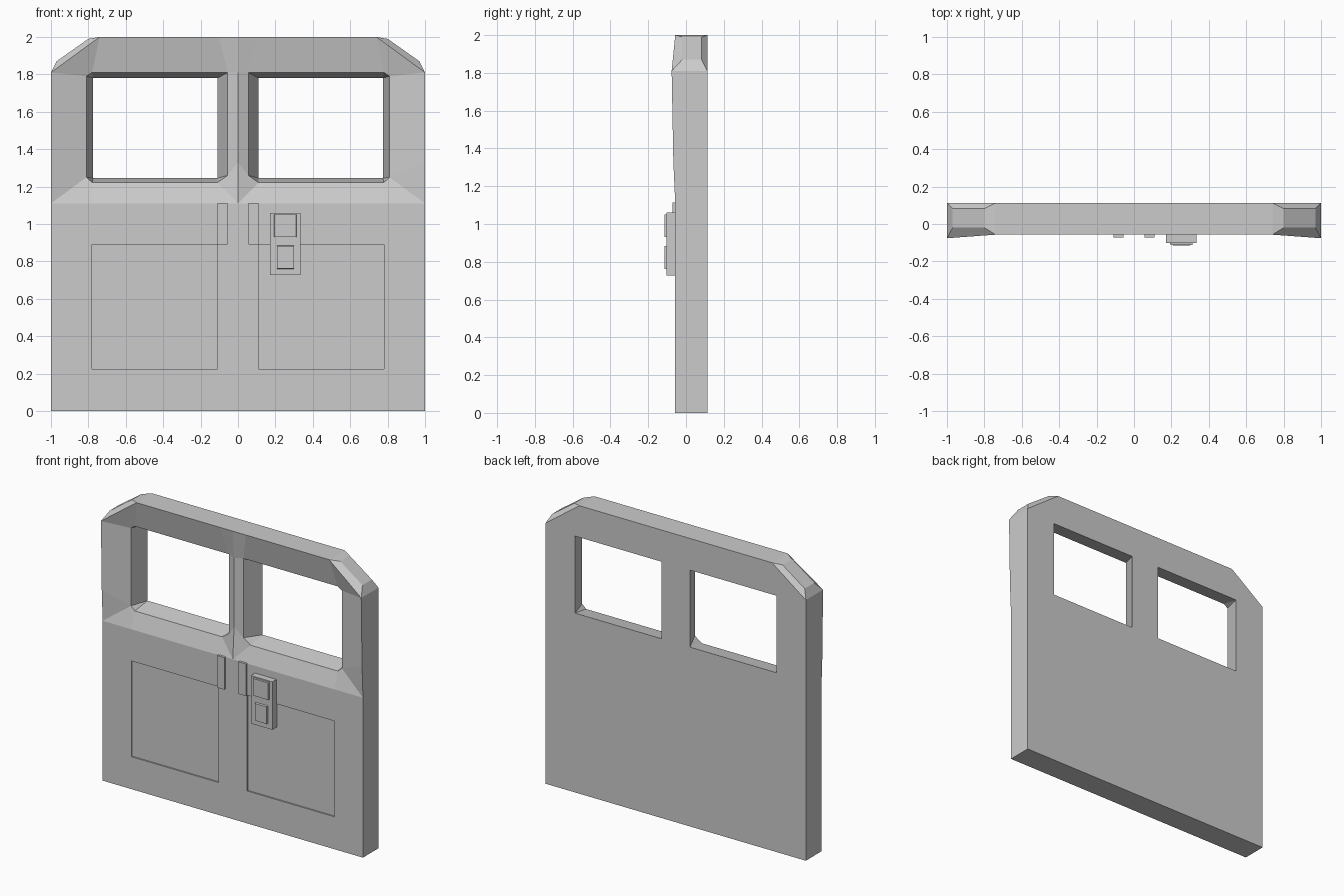
import bpy, bmesh

if "Cube" in bpy.data.objects:
    bpy.data.objects.remove(bpy.data.objects["Cube"])

FRONT, BACK, RIM = -0.057, 0.113, -0.018   # main face depths, window lip depth
pts = {}


def put(y, **named):
    for name, (x, z) in named.items():
        pts[name] = (x, y, z)


def rect(name, x0, x1, z0, z1, y):
    for i, (x, z) in enumerate([(x0, z0), (x1, z0), (x1, z1), (x0, z1)]):
        pts[f"{name}{i}"] = (x, y, z)


def ring(a, b):
    return [(f"{a}{i}", f"{a}{(i + 1) % 4}", f"{b}{(i + 1) % 4}", f"{b}{i}") for i in range(4)]


# lower door face, recessed panel and back window opening (right half)
rect("d", 0, 1, 0, 1.11, FRONT)
rect("p", 0.11, 0.78, 0.225, 0.89, FRONT)
rect("r", 0.11, 0.78, 0.225, 0.89, FRONT + 0.01)
rect("w", 0.11, 0.775, 1.245, 1.78, BACK)
# belt line, roof edge and corners
put(FRONT, s0=(0.11, 1.11), s1=(0.78, 1.11), t0=(0, 2), t1=(0.1, 2), t2=(0.74, 2))
# front window lip
put(RIM, A=(0.055, 1.81), B=(0.055, 1.26), C=(0.11, 1.222), D=(0.78, 1.222),
    E=(0.81, 1.25), F=(0.81, 1.79), G=(0.78, 1.81))
# centre ridge and bulged outer edge
put(-0.043, m0=(0, 1.33), m1=(0, 1.81))
put(-0.067, c0=(1, 1.33))
put(-0.076, c1=(1, 1.81))
# raised middle of the cut roof corner
put(-0.02, e0=(0.97, 1.87), e1=(0.8, 1.99))
put(0.083, f0=(0.97, 1.87), f1=(0.8, 1.99))
# back outline
put(BACK, b0=(0, 0), b1=(1, 0), b2=(1, 1.81), b3=(0.74, 2), b4=(0, 2))

faces = ring("p", "r") + [f.split() for f in (
    # lower front face and panel floor
    "d0 d1 p1 p0", "d1 d2 p2 p1", "d2 s1 s0 d3 p3 p2", "d3 d0 p0 p3", "r0 r1 r2 r3",
    # sill, pillar and header
    "d3 s0 C", "d3 C B m0", "s0 s1 D C", "s1 d2 E D", "d2 c0 E", "E c0 c1 F",
    "F c1 t2 G", "G t2 t1 A", "A t1 t0 m1", "m0 B A m1",
    # window reveal
    "A B w0 w3", "B C w0", "C D w1 w0", "D E w1", "E F w2 w1", "F G w2", "G A w3 w2",
    # side, cut corner, top, bottom
    "d1 b1 b2 c1 c0 d2", "c1 b2 f0 e0", "e0 f0 f1 e1", "e1 f1 b3 t2",
    "c1 e0 e1 t2", "b2 b3 f1 f0", "t0 t1 t2 b3 b4", "d0 b0 b1 d1",
    # back
    "b0 b1 w1 w0", "b1 b2 w2 w1", "b2 b3 b4 w3 w2", "b4 b0 w0 w3")]

bm = bmesh.new()
v = {n: bm.verts.new(co) for n, co in pts.items()}
for f in faces:
    bm.faces.new([v[n] for n in f])
# mirror to the left half and weld the centre
dup = bmesh.ops.duplicate(bm, geom=bm.verts[:] + bm.edges[:] + bm.faces[:])["geom"]
for e in dup:
    if isinstance(e, bmesh.types.BMVert):
        e.co.x *= -1
bmesh.ops.remove_doubles(bm, verts=bm.verts[:], dist=1e-4)
bmesh.ops.recalc_face_normals(bm, faces=bm.faces[:])
mesh = bpy.data.meshes.new("double_door")
bm.to_mesh(mesh)
bm.free()
bpy.context.collection.objects.link(bpy.data.objects.new("double_door", mesh))


def box(name, x0, x1, y0, y1, z0, z1, taper=1.0):
    """Box whose front face is scaled by taper."""
    bpy.ops.mesh.primitive_cube_add(size=1, location=((x0 + x1) / 2, (y0 + y1) / 2, (z0 + z1) / 2))
    ob = bpy.context.object
    ob.name = name
    for vert in ob.data.vertices:
        k = taper if vert.co.y < 0 else 1
        vert.co.x *= (x1 - x0) * k
        vert.co.y *= y1 - y0
        vert.co.z *= (z1 - z0) * k


# pull bars beside the centre seam
for side, x in (("left", -0.0825), ("right", 0.0825)):
    box(f"{side}_pull_bar", x - 0.0275, x + 0.0275, -0.072, -0.05, 0.89, 1.113)

# control box with two buttons
box("control_box", 0.17, 0.335, -0.102, -0.05, 0.727, 1.06)
box("upper_button", 0.193, 0.313, -0.113, -0.1, 0.93, 1.052, 0.97)
box("lower_button", 0.207, 0.301, -0.115, -0.1, 0.76, 0.885, 0.95)
